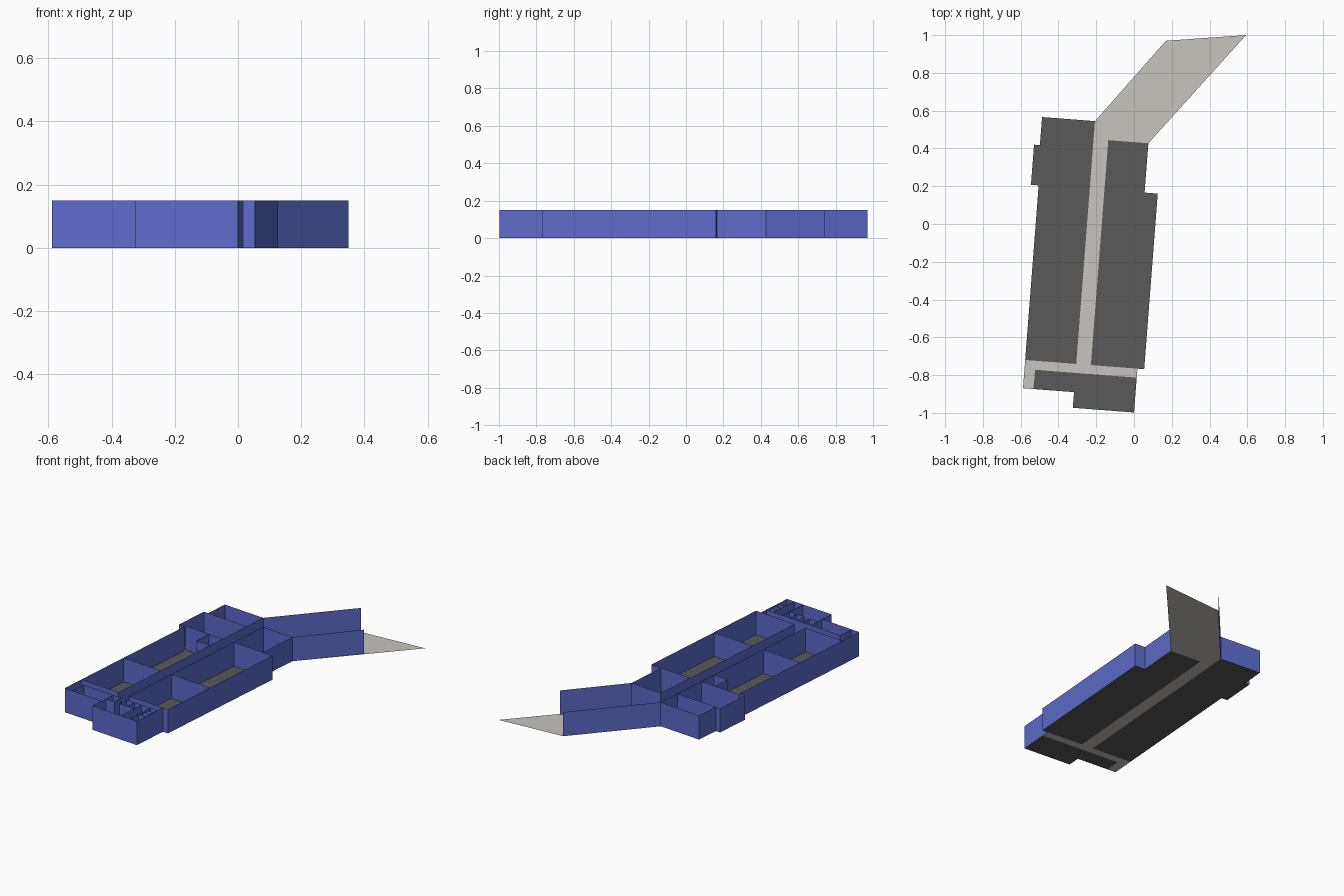
import bpy, bmesh

if "Cube" in bpy.data.objects:
    bpy.data.objects.remove(bpy.data.objects["Cube"])

H = 0.15                      # wall height
C, S = 0.997, 0.077           # plan is turned about 4.4 degrees clockwise

def w(u, v):
    """Plan coordinates to world x, y."""
    return (C * u + S * v, -S * u + C * v)

def material(name, rgb):
    m = bpy.data.materials.new(name)
    m.diffuse_color = (*rgb, 1)
    m.use_nodes = True
    m.node_tree.nodes["Principled BSDF"].inputs["Base Color"].default_value = m.diffuse_color
    return m

blue = material("wall_blue", (0.11, 0.15, 0.60))
dark = material("room_floor_grey", (0.10, 0.10, 0.10))
light = material("corridor_floor_grey", (0.58, 0.55, 0.51))

def build(name, faces, mat):
    bm = bmesh.new()
    for pts in faces:
        bm.faces.new([bm.verts.new(p) for p in pts])
    me = bpy.data.meshes.new(name)
    bm.to_mesh(me)
    bm.free()
    me.materials.append(mat)
    ob = bpy.data.objects.new(name, me)
    bpy.context.collection.objects.link(ob)

def walls(name, paths):
    faces = []
    for path in paths:
        for a, b in zip(path, path[1:]):
            faces.append([(*a, 0), (*b, 0), (*b, H), (*a, H)])
    build(name, faces, blue)

def floor(name, polys, mat):
    build(name, [[(*p, 0) for p in poly] for poly in polys], mat)

def rect(u0, u1, v0, v1):
    return [w(u0, v0), w(u1, v0), w(u1, v1), w(u0, v1)]

# key lines of the plan
L, R = -0.248, -0.170         # corridor sides
LO, RO, RS = -0.519, 0.113, 0.077
B, M, T = -0.762, -0.387, 0.165
K, Q, Z = -0.81, -0.912, -0.995
tip = (0.593, 1.0)
wing_l, wing_r = (0.169, 0.97), (0.35, 0.742)

# room floors
floor("left_room_floors", [rect(-0.529, L, 0.378, 0.527), rect(-0.56, L, T, 0.378),
                           rect(LO, L, M, T), rect(LO, L, B, M)], dark)
floor("right_room_floors", [rect(R, 0.043, T + 0.005, 0.432), rect(R, RO, M, T + 0.005),
                            rect(R, RO, B, M)], dark)
floor("front_room_floors", [rect(-0.463, L, Q, K), rect(L, RS, Z, K)], dark)

# corridor with the slanted ramp
floor("corridor_floor", [
    [w(L, B), w(R, B), w(R, 0.432), w(L, 0.527)],
    [w(LO, Q), w(-0.463, Q), w(-0.463, K), w(RS, K), w(RS, B), w(LO, B)],
    [w(L, 0.527), w(R, 0.432), w(0.043, 0.432), tip, wing_l]], light)

# left rooms
walls("left_room_walls", [
    [w(L, B), w(L, 0.527), w(-0.529, 0.527), w(-0.529, 0.378), w(-0.56, 0.378),
     w(-0.56, T - 0.01), w(LO, T - 0.01), w(LO, B), w(L, B)],
    [w(-0.529, 0.378), w(L, 0.378)], [w(LO, T), w(L, T)], [w(LO, M), w(L, M)],
    [w(-0.348, T), w(-0.348, 0.052), w(L, 0.052)]])

# right rooms
walls("right_room_walls", [
    [w(R, B), w(R, 0.432), w(0.043, 0.432), w(0.043, T + 0.005), w(RO, T + 0.005),
     w(RO, B), w(R, B)],
    [w(R, T + 0.005), w(0.043, T + 0.005)], [w(R, M), w(RO, M)]])

# front block outline and small cells
walls("front_block_walls", [
    [w(LO, B), w(LO, Q), w(L, Q), w(L, Z), w(RS, Z), w(RS, B)],
    [w(-0.463, Q), w(-0.463, K), w(RS, K)], [w(L, K), w(L, Q)]])
cells = [[w(L, -0.875), w(-0.187, -0.875), w(-0.187, K)],
         [w(-0.15, K), w(-0.15, -0.875), w(-0.04, -0.875)],
         [w(-0.092, K), w(-0.092, -0.875)],
         [w(-0.04, K), w(-0.04, Z)], [w(0.025, K), w(0.025, Z)]]
cells += [[w(0.025, v), w(RS, v)] for v in (-0.847, -0.878, -0.915)]
walls("front_cell_walls", cells)

# ramp side walls
walls("ramp_walls", [[w(L, 0.527), wing_l], [w(0.043, 0.432), wing_r]])
